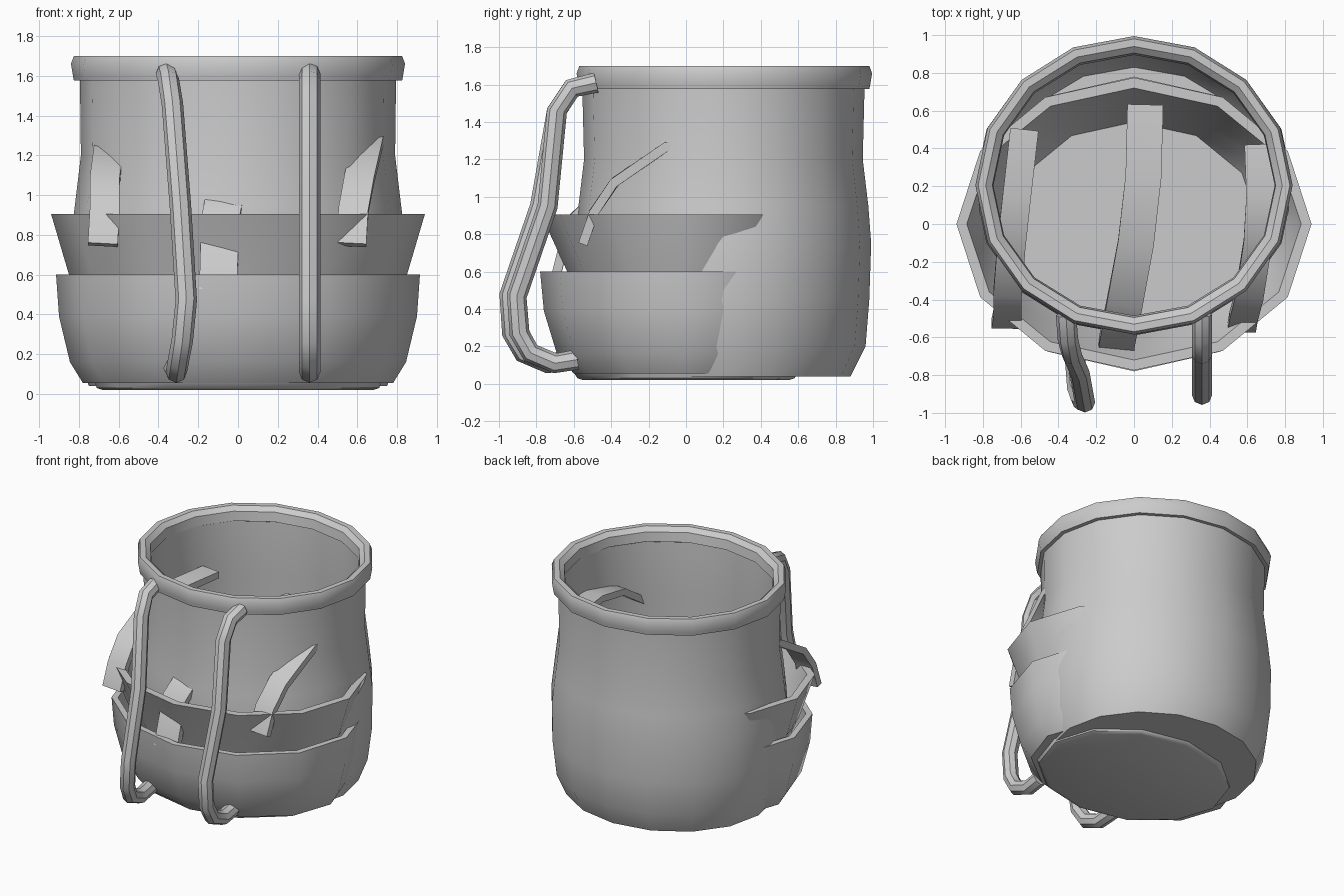
import bpy, bmesh
from math import sin, cos, pi, radians
from mathutils import Vector


def finish(name, bm, angle=40):
    bmesh.ops.recalc_face_normals(bm, faces=bm.faces)
    me = bpy.data.meshes.new(name)
    bm.to_mesh(me)
    bm.free()
    ob = bpy.data.objects.new(name, me)
    bpy.context.collection.objects.link(ob)
    bpy.ops.object.select_all(action='DESELECT')
    ob.select_set(True)
    bpy.context.view_layer.objects.active = ob
    bpy.ops.object.shade_smooth_by_angle(angle=radians(angle))
    return ob


def bridge(bm, a, b):
    n = len(a)
    for i in range(n):
        bm.faces.new((a[i], a[(i + 1) % n], b[(i + 1) % n], b[i]))


def lathe(name, profile, n, cy=0.0, closed=False):
    """Elliptical lathe; profile holds (x radius, y radius, z)."""
    bm = bmesh.new()
    rings = [[bm.verts.new((rx * cos(2 * pi * i / n), cy + ry * sin(2 * pi * i / n), z))
              for i in range(n)] for rx, ry, z in profile]
    for a, b in zip(rings, rings[1:]):
        bridge(bm, a, b)
    if closed:
        bridge(bm, rings[-1], rings[0])
    else:
        bm.faces.new(rings[0])
        bm.faces.new(rings[-1])
    return finish(name, bm)


def sweep(name, path, section, side=None):
    """Sweep a closed (side, normal) section along a path."""
    bm = bmesh.new()
    pts = [Vector(p) for p in path]
    rings = []
    for i, p in enumerate(pts):
        t = (pts[min(i + 1, len(pts) - 1)] - pts[max(i - 1, 0)]).normalized()
        s = Vector(side or (1, 0, 0))
        s = (s - t * s.dot(t)).normalized()
        u = t.cross(s)
        rings.append([bm.verts.new(p + s * a + u * b) for a, b in section])
    for a, b in zip(rings, rings[1:]):
        bridge(bm, a, b)
    bm.faces.new(rings[0])
    bm.faces.new(rings[-1])
    return finish(name, bm)


# Tall cup body, open at the top, with an inner wall
lathe("cup_body", [
    (0.75, 0.68, 0.04), (0.81, 0.76, 0.20), (0.845, 0.78, 0.45), (0.845, 0.79, 0.75),
    (0.82, 0.775, 0.95), (0.79, 0.745, 1.20), (0.795, 0.755, 1.60),
    (0.75, 0.71, 1.60), (0.745, 0.70, 1.20), (0.79, 0.74, 0.75), (0.77, 0.71, 0.22),
    (0.70, 0.63, 0.08)], 16, 0.2)

# Rounded rim band
lathe("cup_rim", [
    (0.79, 0.74, 1.575), (0.825, 0.775, 1.575), (0.83, 0.78, 1.60), (0.84, 0.79, 1.66),
    (0.825, 0.775, 1.70), (0.785, 0.735, 1.70), (0.75, 0.70, 1.67), (0.745, 0.69, 1.60)],
    16, 0.205, True)

# Two stacked bowls intersecting the cup
lathe("lower_bowl", [
    (0.78, 0.60, 0.055), (0.845, 0.69, 0.16), (0.90, 0.76, 0.39), (0.915, 0.78, 0.60),
    (0.87, 0.735, 0.60), (0.855, 0.715, 0.39), (0.80, 0.65, 0.18), (0.72, 0.56, 0.10)], 12)
lathe("upper_bowl", [
    (0.76, 0.56, 0.40), (0.85, 0.635, 0.60), (0.94, 0.775, 0.905),
    (0.885, 0.72, 0.905), (0.80, 0.60, 0.60), (0.66, 0.54, 0.43)], 12)

# Thin foot under the lower bowl
lathe("foot", [(0.68, 0.55, 0.02), (0.71, 0.58, 0.03), (0.72, 0.60, 0.06)], 12)

# Two bent tube handles
tube = [(0.054 * cos(2 * pi * i / 8), 0.054 * sin(2 * pi * i / 8)) for i in range(8)]
yz = [(-0.48, 1.61), (-0.61, 1.58), (-0.69, 1.46), (-0.78, 0.95), (-0.945, 0.47),
      (-0.93, 0.27), (-0.87, 0.165), (-0.74, 0.11), (-0.58, 0.13)]
left_x = [-0.36, -0.35, -0.33, -0.29, -0.26, -0.28, -0.30, -0.31, -0.32]
sweep("left_handle", [(x, y, z) for x, (y, z) in zip(left_x, yz)], tube)
sweep("right_handle", [(0.36, y if y > -0.7 else y + 0.04, z) for y, z in yz], tube)

# Curved flat straps running from the bowls into the cup
straps = {
    "left_strap": (0.075, [(-0.68, -0.53, 0.75), (-0.67, -0.48, 0.92), (-0.67, -0.37, 1.07),
                           (-0.65, -0.12, 1.22), (-0.62, 0.15, 1.28), (-0.58, 0.50, 1.27)]),
    "middle_strap": (0.095, [(-0.10, -0.71, 0.52), (-0.09, -0.62, 0.87), (-0.05, -0.42, 1.06),
                             (0.01, -0.10, 1.17), (0.05, 0.25, 1.21), (0.06, 0.63, 1.18)]),
    "right_strap": (0.075, [(0.57, -0.55, 0.75), (0.58, -0.49, 0.92), (0.61, -0.38, 1.08),
                            (0.655, -0.10, 1.27), (0.67, 0.15, 1.31), (0.66, 0.42, 1.29)]),
}
for name, (w, path) in straps.items():
    sweep(name, path, [(-w, -0.025), (w, -0.025), (w, 0.025), (-w, 0.025)])
